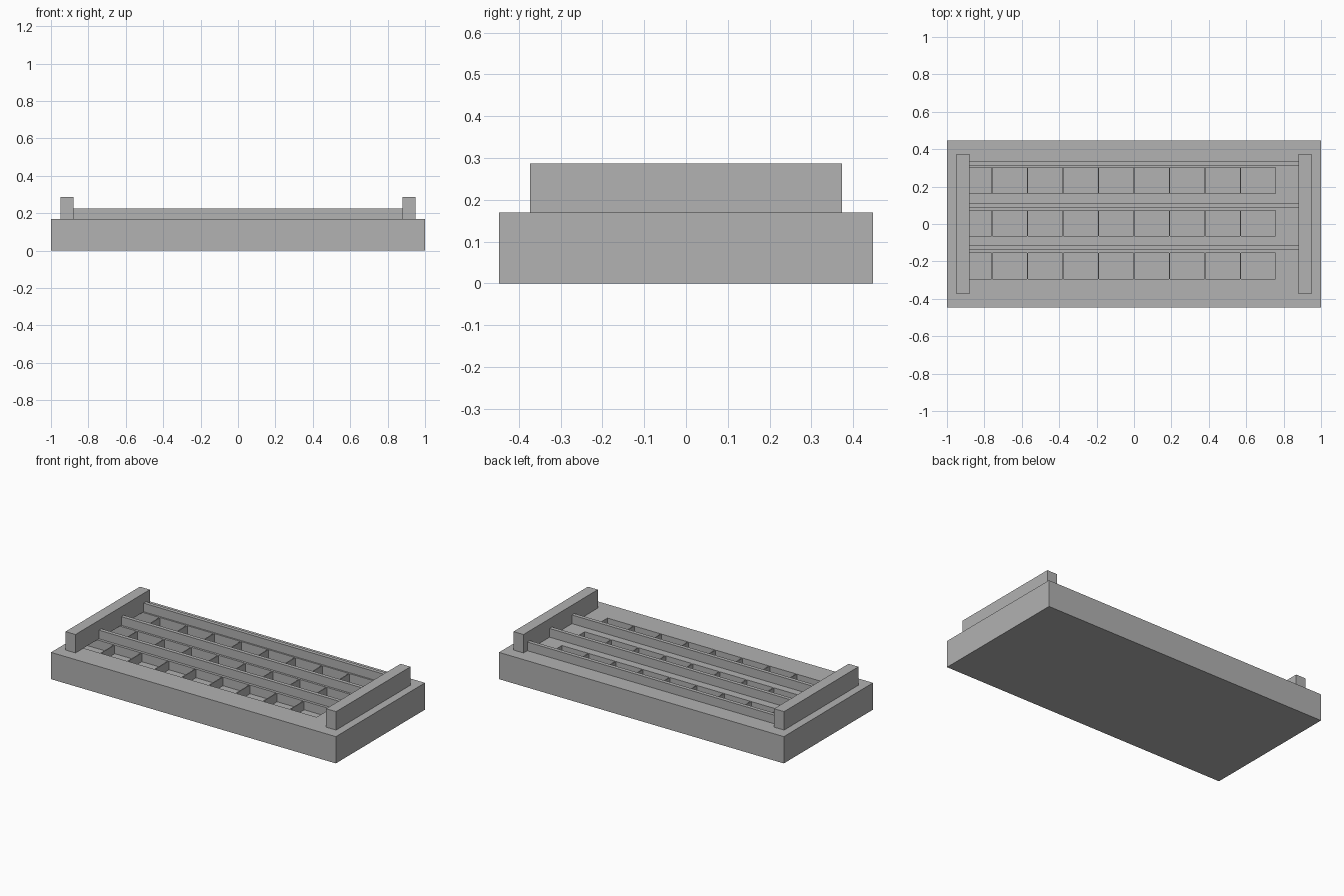
import bpy
import bmesh

default = bpy.data.objects.get("Cube")
if default:
    bpy.data.objects.remove(default, do_unlink=True)

# Single grey material
GREY = (0.445, 0.445, 0.445, 1)
grey = bpy.data.materials.new("plain grey")
grey.diffuse_color = GREY
grey.use_nodes = True
grey.node_tree.nodes["Principled BSDF"].inputs["Base Color"].default_value = GREY

TOP = 0.17       # top of the base
DEPTH = 0.055    # pocket depth


def finish(bm, name):
    bmesh.ops.recalc_face_normals(bm, faces=bm.faces)
    mesh = bpy.data.meshes.new(name)
    bm.to_mesh(mesh)
    bm.free()
    mesh.materials.append(grey)
    obj = bpy.data.objects.new(name, mesh)
    bpy.context.collection.objects.link(obj)
    return obj


def box(name, low, high):
    bm = bmesh.new()
    bmesh.ops.create_cube(bm, size=1)
    for v in bm.verts:
        for i in range(3):
            v.co[i] = high[i] if v.co[i] > 0 else low[i]
    return finish(bm, name)


# Base: a lattice top whose pocket cells are sunk, then closed sides and bottom
def base_tray():
    xs, ys = [-1.0], [-0.447]
    for i in range(9):
        xs += [-0.947 + 0.19 * i, -0.763 + 0.19 * i]
    for j in range(3):
        ys += [-0.293 + 0.228 * j, -0.155 + 0.228 * j]
    xs.append(1.0)
    ys.append(0.447)

    bm = bmesh.new()
    grid = [[bm.verts.new((x, y, TOP)) for y in ys] for x in xs]
    pockets = []
    for i in range(len(xs) - 1):
        for j in range(len(ys) - 1):
            face = bm.faces.new((grid[i][j], grid[i + 1][j],
                                 grid[i + 1][j + 1], grid[i][j + 1]))
            if i % 2 and j % 2:
                pockets.append(face)
    bm.normal_update()
    rim = [e for e in bm.edges if e.is_boundary]
    skirt = bmesh.ops.extrude_edge_only(bm, edges=rim)["geom"]
    for v in skirt:
        if isinstance(v, bmesh.types.BMVert):
            v.co.z = 0
    bmesh.ops.edgeloop_fill(
        bm, edges=[e for e in skirt if isinstance(e, bmesh.types.BMEdge) and e.is_boundary])
    # Sink each pocket with its own four walls
    for face in pockets:
        corners = list(face.verts)
        floor = [bm.verts.new((v.co.x, v.co.y, TOP - DEPTH)) for v in corners]
        bm.faces.remove(face)
        bm.faces.new(floor)
        for k in range(4):
            n = (k + 1) % 4
            bm.faces.new((corners[k], corners[n], floor[n], floor[k]))
    return finish(bm, "base_tray")


base_tray()

# Raised end walls
for side, name in ((-1, "right_end_wall"), (1, "left_end_wall")):
    x = sorted((side * 0.95, side * 0.88))
    box(name, (x[0], -0.373, TOP), (x[1], 0.373, 0.287))

# Thin rails behind each row of pockets
for j, name in enumerate(("front_rail", "middle_rail", "back_rail")):
    y = -0.138 + 0.2245 * j
    box(name, (-0.88, y, TOP), (0.88, y + 0.024, 0.225))
